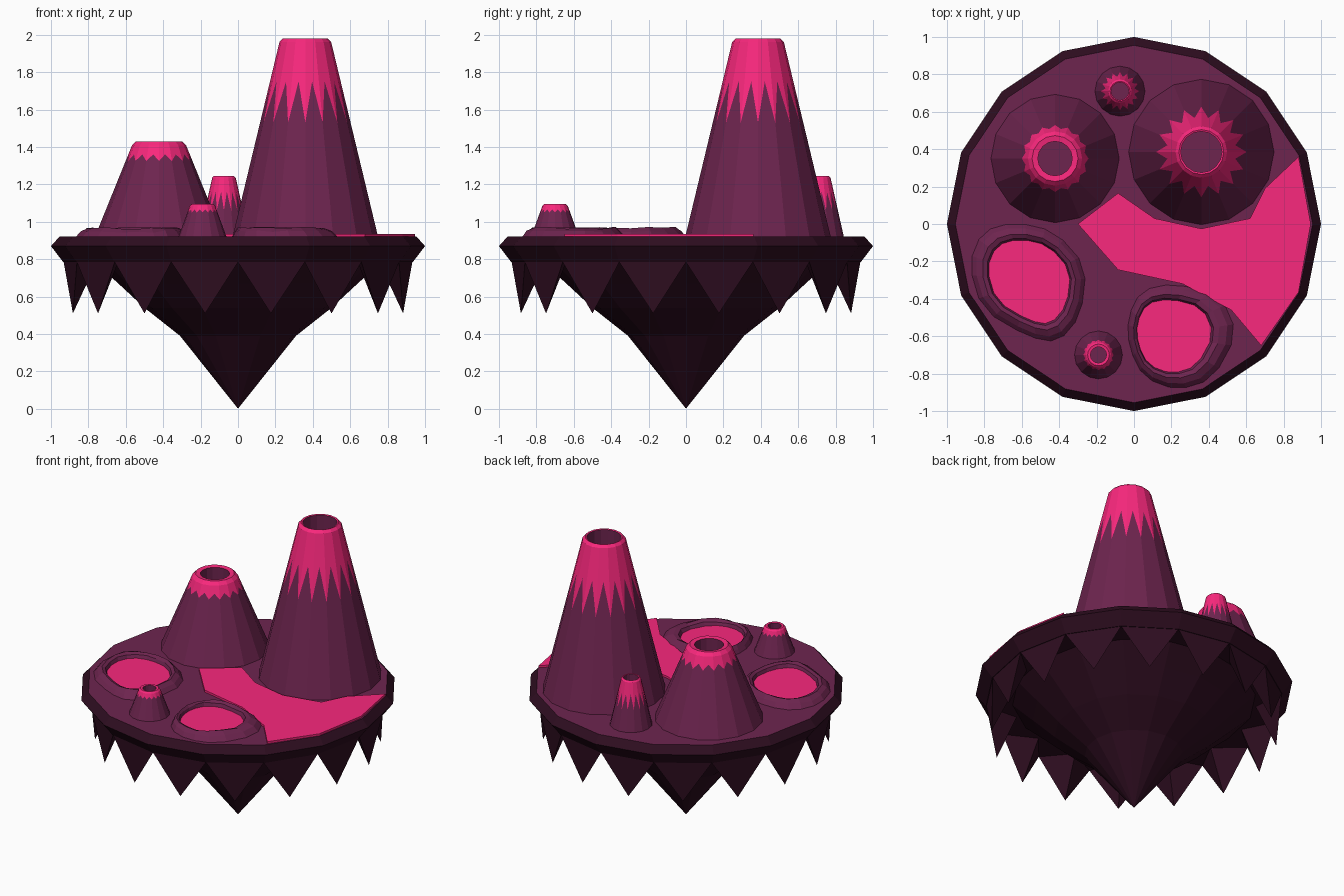
import bpy, random
from math import sin, cos, pi

if "Cube" in bpy.data.objects:
    bpy.data.objects.remove(bpy.data.objects["Cube"])

random.seed(4)


def material(name, rgb):
    m = bpy.data.materials.new(name)
    m.diffuse_color = (*rgb, 1)
    m.use_nodes = True
    m.node_tree.nodes["Principled BSDF"].inputs["Base Color"].default_value = m.diffuse_color
    return m


PINK = material("lava_pink", (0.95, 0.021, 0.205))
PURPLE = material("plum_rock", (0.155, 0.018, 0.078))
DARK = material("dark_rock", (0.027, 0.004, 0.014))


def build(name, verts, faces, mats, index=None):
    me = bpy.data.meshes.new(name)
    me.from_pydata(verts, [], faces)
    for m in mats:
        me.materials.append(m)
    if index:
        for p, i in zip(me.polygons, index):
            p.material_index = i
    me.update()
    ob = bpy.data.objects.new(name, me)
    bpy.context.collection.objects.link(ob)
    return ob


def loft(name, rings, mats, bands, cap=None, base=None):
    """Skin equal-length rings; bands = material per strip, cap/base = material of end faces."""
    n = len(rings[0])
    verts = [v for r in rings for v in r]
    faces, index = [], []
    for k, mat in enumerate(bands):
        for i in range(n):
            j = (i + 1) % n
            faces.append((k * n + i, k * n + j, (k + 1) * n + j, (k + 1) * n + i))
            index.append(mat)
    if cap is not None:
        faces.append(tuple(range(len(verts) - n, len(verts))))
        index.append(cap)
    if base is not None:
        faces.append(tuple(reversed(range(n))))
        index.append(base)
    return build(name, verts, faces, mats, index)


def circle(r, z, n=16):
    return [(r * cos(2 * pi * i / n), r * sin(2 * pi * i / n), z) for i in range(n)]


# Island disc: 16 sides, bevelled rim, plum top
loft("island_disc", [circle(0.935, 0.785), circle(1.0, 0.87), circle(0.955, 0.92)],
     [DARK, PURPLE], [0, 0], cap=1, base=0)

# Hanging rock under the disc
loft("under_rock", [circle(0.002, 0.003), circle(0.31, 0.39), circle(0.50, 0.54),
                    circle(0.64, 0.67), circle(0.77, 0.788)],
     [DARK], [0, 0, 0, 0], base=0)

# Ring of hanging spikes
sv, sf = [], []
for k in range(16):
    a, m, b = (2 * pi * (k + t) / 16 for t in (0, 0.5, 1))
    o = len(sv)
    sv += [(0.932 * cos(a), 0.932 * sin(a), 0.784), (0.932 * cos(b), 0.932 * sin(b), 0.784),
           (0.77 * cos(m), 0.77 * sin(m), 0.784), (0.90 * cos(m), 0.90 * sin(m), 0.51)]
    sf += [(o, o + 3, o + 1), (o + 1, o + 3, o + 2), (o + 2, o + 3, o)]
build("rim_spikes", sv, sf, [DARK])


def volcano(name, cx, cy, base_r, top_r, top_z, peak_z, tip_z, hole_r, bevel):
    """16-sided cone with a zigzag lava cap and a hollow crater."""
    z0, z1 = 0.915, top_z - bevel

    def ring(r, z):
        out = []
        for i in range(32):
            zz = z if not isinstance(z, tuple) else z[i % 2]
            rr = r if r else base_r + (top_r - base_r) * (zz - z0) / (z1 - z0)
            if i % 2:
                rr *= cos(pi / 16)
            out.append((cx + rr * cos(pi * i / 16), cy + rr * sin(pi * i / 16), zz))
        return out

    depth = 0.3 * (top_z - z0)
    loft(name, [ring(base_r, z0), ring(None, (tip_z, peak_z)), ring(top_r, z1),
                ring(top_r - bevel, top_z), ring(hole_r, top_z - bevel * 0.2),
                ring(hole_r, top_z - depth)],
         [PURPLE, PINK], [0, 1, 1, 1, 0], cap=0)


volcano("tall_volcano", 0.36, 0.385, 0.39, 0.138, 1.98, 1.75, 1.53, 0.11, 0.018)
volcano("wide_volcano", -0.422, 0.35, 0.345, 0.145, 1.43, 1.36, 1.325, 0.092, 0.022)
volcano("small_back_volcano", -0.075, 0.71, 0.135, 0.063, 1.245, 1.16, 1.06, 0.047, 0.01)
volcano("small_front_volcano", -0.19, -0.70, 0.13, 0.068, 1.095, 1.065, 1.05, 0.043, 0.01)


# Lava lake slab running off to the right edge
lake = [(-0.30, 0), (-0.085, -0.245), (0.26, -0.32), (0.52, -0.46), (0.68, -0.65),
        (0.88, -0.365), (0.945, 0), (0.88, 0.36), (0.70, 0.19), (0.62, 0.03),
        (0.36, -0.025), (0.11, 0.03), (-0.085, 0.165)]
loft("lava_lake", [[(x, y, 0.915) for x, y in lake], [(x, y, 0.934) for x, y in lake]],
     [PINK], [0], cap=0)


def pool(name, outline, shift, spread):
    """Low irregular rim lofted outward from a corner-cut pool outline, lava inside."""
    pts = []
    for (x0, y0), (x1, y1) in zip(outline, outline[1:] + outline[:1]):
        pts += [(x0 + (x1 - x0) * t, y0 + (y1 - y0) * t) for t in (0.25, 0.75)]
    n = len(pts)
    cx = sum(p[0] for p in pts) / n
    cy = sum(p[1] for p in pts) / n

    def ring(f, z, jitter=0.0):
        s = 1.02 + f * spread
        return [(cx + (x - cx) * s + shift * f, cy + (y - cy) * s,
                 z + random.uniform(-jitter, jitter)) for x, y in pts]

    loft(name + "_rim", [ring(1, 0.917), ring(0.72, 0.947, 0.007), ring(0.38, 0.967, 0.006),
                         ring(0.13, 0.958, 0.004), ring(-0.02, 0.925)],
         [PURPLE], [0, 0, 0, 0])
    build(name + "_lava", ring(0.03, 0.936), [tuple(range(n))], [PINK])


pool("left_pool", [(-0.345, -0.25), (-0.46, -0.12), (-0.61, -0.085),
                   (-0.73, -0.12), (-0.78, -0.24), (-0.73, -0.41),
                   (-0.56, -0.51), (-0.45, -0.53), (-0.365, -0.43)], -0.005, 0.44)
pool("front_pool", [(0.42, -0.59), (0.36, -0.45), (0.19, -0.405), (0.07, -0.43),
                    (0.02, -0.53), (0.025, -0.64), (0.08, -0.75), (0.20, -0.795),
                    (0.33, -0.755)], 0.025, 0.46)
